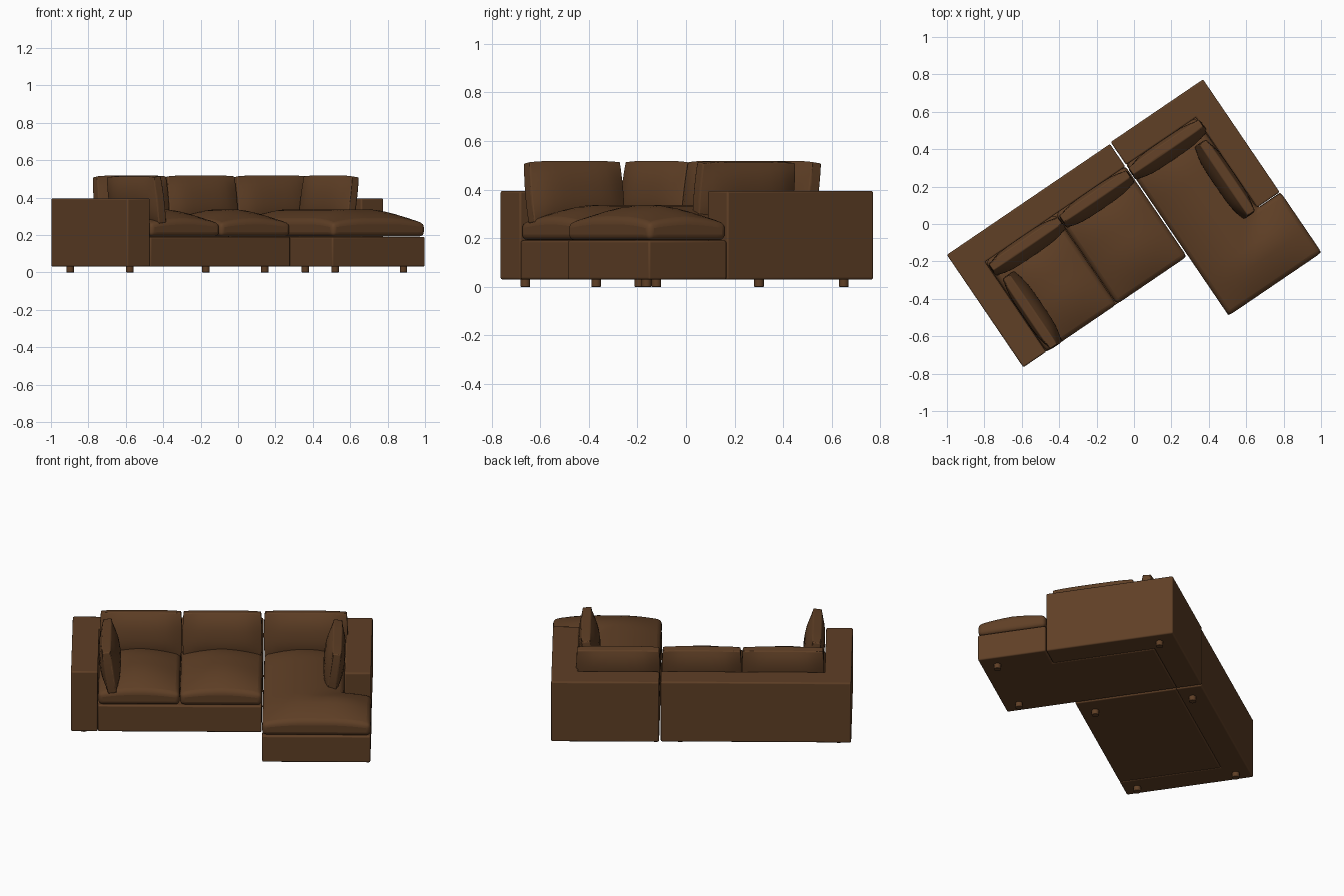
import bpy, bmesh, math
from mathutils import Matrix, Vector

if "Cube" in bpy.data.objects:
    bpy.data.objects.remove(bpy.data.objects["Cube"])

# The whole sofa is laid out straight, then turned about z
TURN = Matrix.Rotation(math.radians(34.2), 4, 'Z')

brown = bpy.data.materials.new("brown fabric")
brown.diffuse_color = (0.115, 0.050, 0.019, 1)
brown.use_nodes = True
brown.node_tree.nodes["Principled BSDF"].inputs["Base Color"].default_value = brown.diffuse_color


def finish(name, bm, bevel, segs=3, place=Matrix.Identity(4)):
    bmesh.ops.recalc_face_normals(bm, faces=bm.faces)
    me = bpy.data.meshes.new(name)
    bm.to_mesh(me)
    bm.free()
    me.transform(TURN @ place)
    me.materials.append(brown)
    ob = bpy.data.objects.new(name, me)
    bpy.context.collection.objects.link(ob)
    mod = ob.modifiers.new("round", 'BEVEL')
    mod.width, mod.segments = bevel, segs
    mod.limit_method, mod.angle_limit = 'ANGLE', math.radians(50)
    bpy.ops.object.select_all(action='DESELECT')
    ob.select_set(True)
    bpy.context.view_layer.objects.active = ob
    bpy.ops.object.shade_smooth_by_angle(angle=math.radians(40))
    return ob


def prism(name, outline, z0, z1, bevel=0.008):
    bm = bmesh.new()
    face = bm.faces.new([bm.verts.new((x, y, z0)) for x, y in outline])
    ext = bmesh.ops.extrude_face_region(bm, geom=[face])
    for v in ext["geom"]:
        if isinstance(v, bmesh.types.BMVert):
            v.co.z = z1
    return finish(name, bm, bevel)


def rect(x0, x1, y0, y1):
    return [(x0, y0), (x1, y0), (x1, y1), (x0, y1)]


def ticks(points, step=0.05):
    """Grid lines between the given stops."""
    out = [points[0]]
    for a, b in zip(points, points[1:]):
        n = max(1, round((b - a) / step))
        out += [a + (b - a) * i / n for i in range(1, n + 1)]
    return out


def crown(x, y, r):
    """Swelling of a cushion: 0 at the corners, 1 in the middle."""
    def p(d):
        return 1 - (1 - max(0, min(d / 0.24, 1))) ** 2
    if not (r[0] - 1e-5 <= x <= r[1] + 1e-5 and r[2] - 1e-5 <= y <= r[3] + 1e-5):
        return 0
    px, py = p(min(x - r[0], r[1] - x)), p(min(y - r[2], r[3] - y))
    return 0.5 * px * py + 0.25 * (px + py)


def seat_cushion(name, rects, z0=0.192, rim=0.262, top=0.338):
    """Crowned cushion covering the union of rectangles."""
    xs = ticks(sorted({v for r in rects for v in r[:2]}))
    ys = ticks(sorted({v for r in rects for v in r[2:]}))
    bm = bmesh.new()
    vs = {}

    def vert(i, j):
        if (i, j) not in vs:
            vs[i, j] = bm.verts.new((xs[i], ys[j], z0))
        return vs[i, j]
    for i in range(len(xs) - 1):
        for j in range(len(ys) - 1):
            cx, cy = (xs[i] + xs[i + 1]) / 2, (ys[j] + ys[j + 1]) / 2
            if any(r[0] < cx < r[1] and r[2] < cy < r[3] for r in rects):
                bm.faces.new([vert(i, j), vert(i + 1, j), vert(i + 1, j + 1), vert(i, j + 1)])
    ext = bmesh.ops.extrude_face_region(bm, geom=list(bm.faces))
    for v in ext["geom"]:
        if isinstance(v, bmesh.types.BMVert):
            v.co.z = rim + (top - rim) * max(crown(v.co.x, v.co.y, r) for r in rects)
    return finish(name, bm, 0.024, 4)


def pillow(name, x, y, width, spin, thick=0.115, height=0.26, z=0.387, lean=8):
    """Upright pillow, thin at its rim, leaning back along its local +y."""
    bm = bmesh.new()
    bmesh.ops.create_cube(bm, size=2)
    bmesh.ops.subdivide_edges(bm, edges=list(bm.edges), cuts=9, use_grid_fill=True)
    for v in bm.verts:
        a, b, c = v.co
        full = (1 - abs(a) ** 4) * (1 - abs(c) ** 2.5)
        v.co = Vector((a * (width / 2) * (0.975 + 0.025 * (1 - c * c)),
                       b * thick / 2 * (0.42 + 0.58 * full),
                       c * height / 2 * (0.96 + 0.04 * (1 - a ** 4))))
    place = (Matrix.Translation((x, y, z)) @ Matrix.Rotation(math.radians(spin), 4, 'Z')
             @ Matrix.Rotation(math.radians(-lean), 4, 'X'))
    return finish(name, bm, 0.016, 3, place)


# Two-seat section: arm and back in one L, with the seat base inside it
prism("left_arm_and_back", [(-.92, -.301), (-.772, -.301), (-.772, .28),
                            (.134, .28), (.134, .426), (-.92, .426)], 0.03, 0.395)
prism("seat_base", rect(-.772, .134, -.301, .28), 0.03, 0.19)
seat_cushion("left_seat_cushion", [(-.770, -.319, -.303, .28)])
seat_cushion("middle_seat_cushion", [(-.317, .136, -.303, .28)])

# Chaise section: mirrored L, with a base that runs out in front of the arm
prism("right_arm_and_back", [(.143, .285), (.594, .285), (.594, -.297),
                             (.740, -.297), (.740, .432), (.143, .432)], 0.03, 0.395)
prism("chaise_base", [(.143, -.688), (.742, -.688), (.742, -.300), (.594, -.300),
                      (.594, .285), (.143, .285)], 0.03, 0.19)
seat_cushion("chaise_cushion", [(.143, .592, -.690, .285), (.143, .744, -.690, -.302)])

# Back pillows along the back, side pillows against the arms
pillow("back_pillow_left", -.540, .222, .455, 0)
pillow("back_pillow_middle", -.090, .222, .440, 0)
pillow("back_pillow_right", .372, .226, .465, 0)
pillow("side_pillow_left", -.708, -.075, .460, 90)
pillow("side_pillow_right", .535, -.075, .470, -90)

# Short round feet
feet = [(-.85, .345), (-.85, -.222), (.027, -.215), (.027, .345),
        (.663, .335), (.222, -.598), (.663, -.598)]
for i, (x, y) in enumerate(feet):
    ring = [(x + .02 * math.cos(k * math.tau / 16), y + .02 * math.sin(k * math.tau / 16))
            for k in range(16)]
    prism("foot_%d" % (i + 1), ring, 0.0, 0.034, 0.002)
